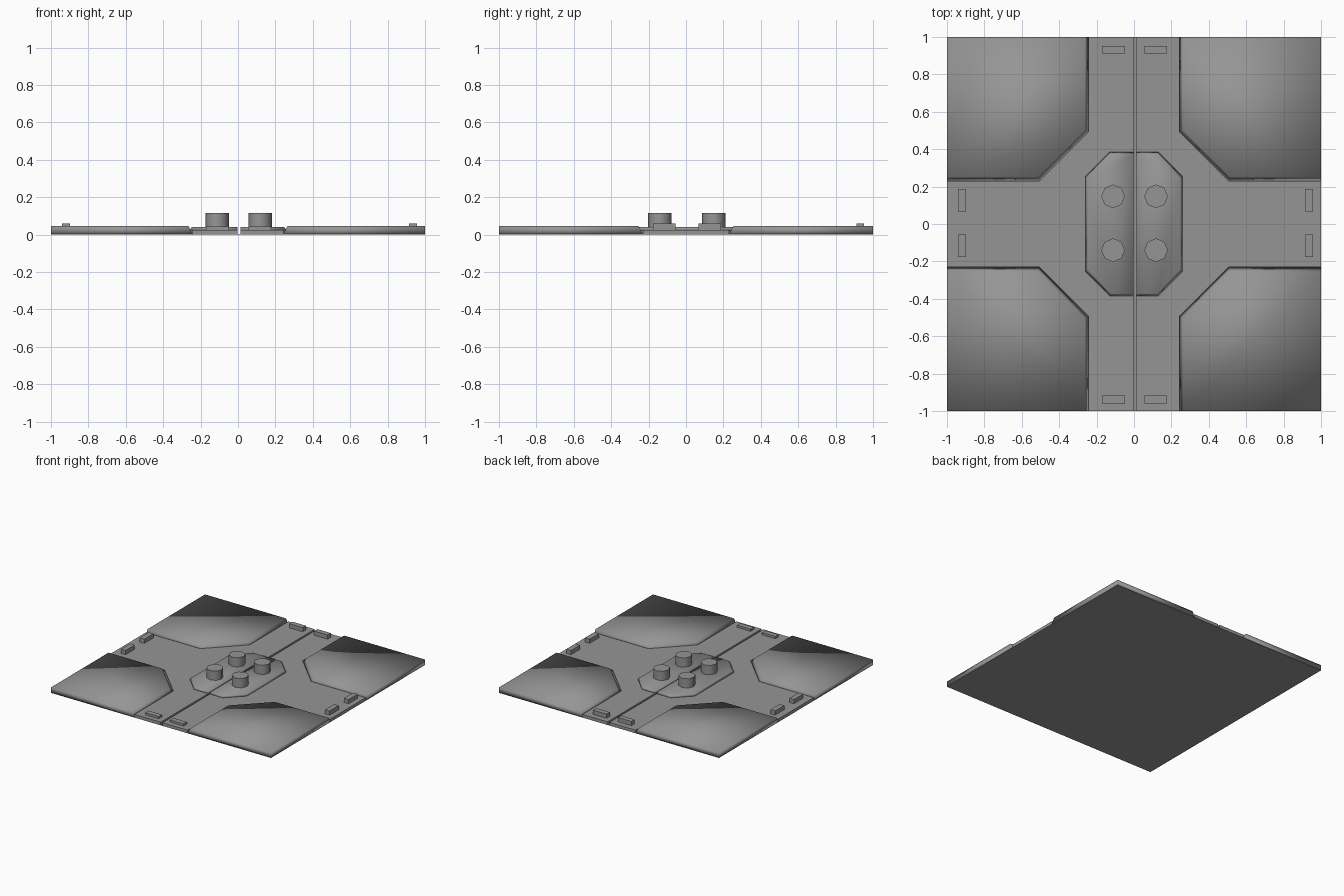
import bpy, bmesh, math

cube = bpy.data.objects.get("Cube")
if cube:
    bpy.data.objects.remove(cube)

grey = bpy.data.materials.new("plain_grey")
grey.use_nodes = True
tone = (0.3, 0.3, 0.3, 1)
grey.diffuse_color = tone
grey.node_tree.nodes["Principled BSDF"].inputs["Base Color"].default_value = tone

GAP_L, GAP_R = -0.003, 0.013       # centre groove
BASE, ROAD, PLATE, DECK = 0.003, 0.026, 0.045, 0.04


def loft(name, low, high, z0, z1, smooth=False):
    """Closed solid between two outlines with matching points."""
    bm = bmesh.new()
    a = [bm.verts.new((x, y, z0)) for x, y in low]
    b = [bm.verts.new((x, y, z1)) for x, y in high]
    bm.faces.new(a[::-1])
    bm.faces.new(b)
    for i in range(len(a)):
        j = (i + 1) % len(a)
        bm.faces.new((a[i], a[j], b[j], b[i]))
    bmesh.ops.recalc_face_normals(bm, faces=bm.faces)
    for f in bm.faces:
        f.smooth = smooth
    mesh = bpy.data.meshes.new(name)
    bm.to_mesh(mesh)
    bm.free()
    mesh.materials.append(grey)
    obj = bpy.data.objects.new(name, mesh)
    bpy.context.collection.objects.link(obj)
    return obj


def rect(x0, x1, y0, y1):
    return [(x0, y0), (x1, y0), (x1, y1), (x0, y1)]


def corner(sx, sy, shift):
    """Outline of a corner plate; shift moves the inner edge to the centre."""
    ix, iy, c = 0.264 - shift, 0.253 - shift, 0.513 - shift * 0.4
    pts = [(1, 1), (ix, 1), (ix, c - 0.01), (c, iy), (1, iy)]
    return [(sx * x, sy * y) for x, y in pts]


def half_octagon(side, inset):
    """Half of the centre deck, cut along the groove."""
    x0 = GAP_R if side > 0 else GAP_L
    w, h, c = 0.26 - inset, 0.385 - inset, 0.13 - inset * 0.4
    right = [(c, -h), (w, -h + 0.13), (w, h - 0.13), (c, h)]
    return [(x0, -h)] + [(side * x, y) for x, y in right] + [(x0, h)]


# Ground sheet
loft("ground_sheet", rect(-1, 1, -1, 1), rect(-1, 1, -1, 1), 0, BASE)

for side, label in ((-1, "right"), (1, "left")):
    gap = GAP_R if side > 0 else GAP_L
    # Cross-shaped road half
    front, back = corner(side, -1, 0.022), corner(side, 1, 0.022)
    outline = [(gap, -1)] + front[1:] + back[:0:-1] + [(gap, 1)]
    loft("road_" + label, outline, outline, BASE, ROAD)
    # Centre deck half
    loft("deck_" + label, half_octagon(side, 0), half_octagon(side, 0.013),
         ROAD, DECK, True)
    # Corner plates
    for sy, end in ((-1, "front"), (1, "back")):
        loft(f"corner_plate_{end}_{label}", corner(side, sy, 0.022),
             corner(side, sy, 0), BASE, PLATE, True)
        # Posts on the deck
        cx, cy = side * 0.115 + 0.003, sy * 0.144 + 0.004
        ring = [(cx + 0.063 * math.cos(i * math.pi / 4),
                 cy + 0.063 * math.sin(i * math.pi / 4)) for i in range(8)]
        post = loft(f"post_{end}_{label}", ring, ring, DECK - 0.005, 0.116)
        for f in post.data.polygons:
            f.use_smooth = abs(f.normal.z) < 0.5
        for e in post.data.edges:
            a, b = (post.data.vertices[v].co.z for v in e.vertices)
            e.use_edge_sharp = abs(a - b) < 0.001
        # Raised tabs along the sides and along the ends
        tx, ty = side * 0.928 + 0.008, sy * 0.122 + 0.005
        tab = rect(tx - 0.021, tx + 0.021, ty - 0.06, ty + 0.06)
        loft(f"side_tab_{end}_{label}", tab, tab, ROAD, 0.06)
        tx, ty = side * 0.113 + 0.003, sy * 0.935 - 0.003
        tab = rect(tx - 0.061, tx + 0.061, ty - 0.021, ty + 0.021)
        loft(f"end_tab_{end}_{label}", tab, tab, ROAD, 0.06 if sy > 0 else 0.044)
